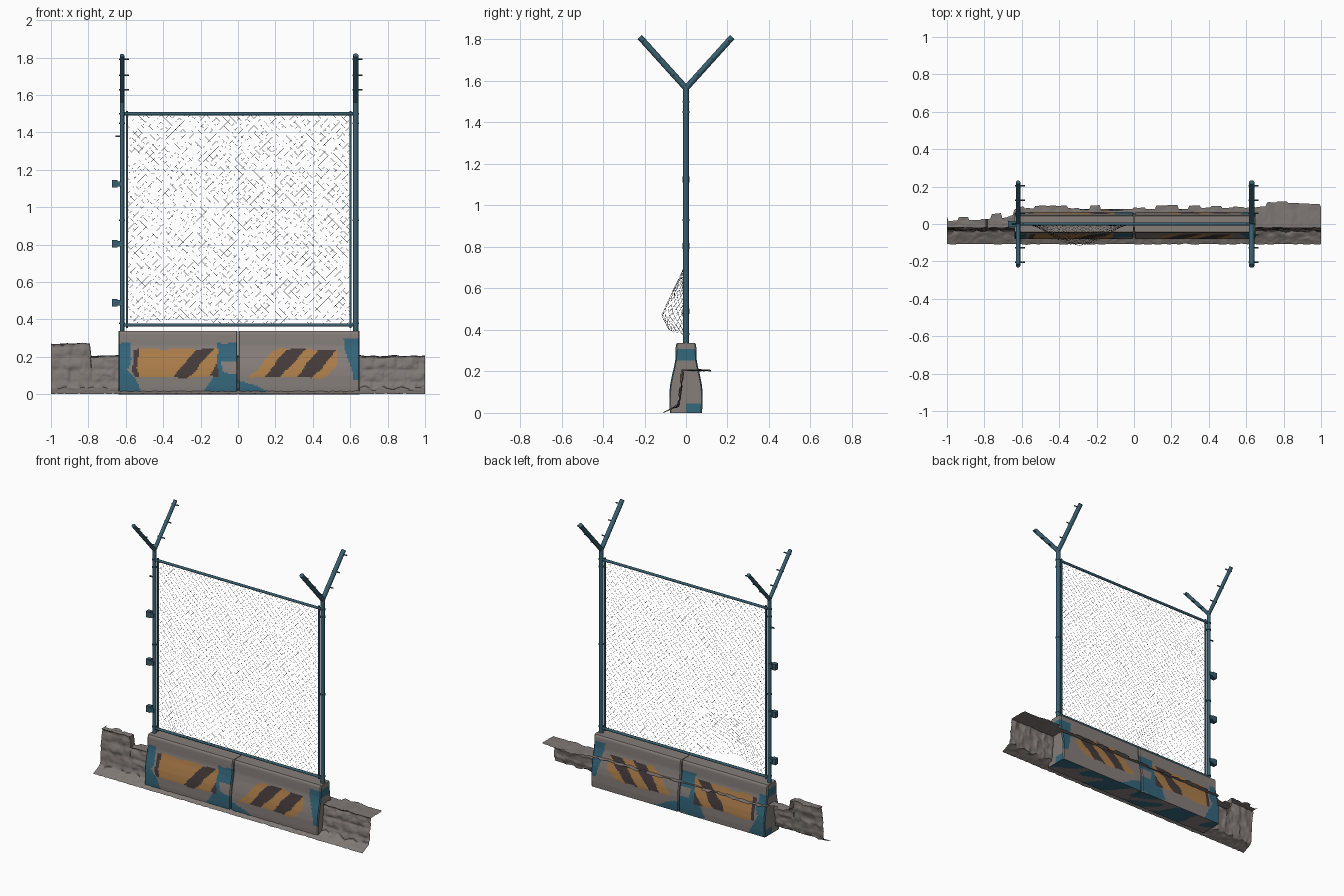
import bpy, bmesh, math
from mathutils import Vector, noise

if "Cube" in bpy.data.objects:
    bpy.data.objects.remove(bpy.data.objects["Cube"])


def material(name, r, g, b):
    m = bpy.data.materials.new(name)
    m.use_nodes = True
    m.diffuse_color = (r, g, b, 1)
    m.node_tree.nodes["Principled BSDF"].inputs["Base Color"].default_value = (r, g, b, 1)
    return m


CONCRETE = material("concrete", .24, .21, .195)
BLUE = material("blue_paint", .035, .135, .20)
ORANGE = material("orange_paint", .42, .21, .07)
BROWN = material("dark_brown_paint", .06, .043, .043)
STONE = material("rubble_stone", .215, .19, .178)
STEEL = material("blue_steel", .04, .115, .16)
WIRE = material("wire", .02, .025, .03)


def finish(bm, name, mats, angle=35):
    me = bpy.data.meshes.new(name)
    bm.to_mesh(me)
    bm.free()
    for m in mats:
        me.materials.append(m)
    ob = bpy.data.objects.new(name, me)
    bpy.context.collection.objects.link(ob)
    bpy.ops.object.select_all(action='DESELECT')
    ob.select_set(True)
    bpy.context.view_layer.objects.active = ob
    bpy.ops.object.shade_smooth_by_angle(angle=math.radians(angle))


def tube(name, a, b, r, sides=16):
    a, b = Vector(a), Vector(b)
    bm = bmesh.new()
    bmesh.ops.create_cone(bm, cap_ends=True, segments=sides, radius1=r, radius2=r, depth=(b - a).length)
    turn = (b - a).to_track_quat('Z', 'Y').to_matrix().to_4x4()
    bm.transform(turn)
    bmesh.ops.translate(bm, verts=bm.verts, vec=(a + b) / 2)
    finish(bm, name, [STEEL])


def box(name, centre, size):
    bm = bmesh.new()
    bmesh.ops.create_cube(bm, size=1)
    bmesh.ops.scale(bm, verts=bm.verts, vec=size)
    bmesh.ops.translate(bm, verts=bm.verts, vec=centre)
    finish(bm, name, [STEEL])


def interp(points, t):
    for (a, va), (b, vb) in zip(points, points[1:]):
        if t <= b:
            return va + (vb - va) * (t - a) / (b - a)
    return points[-1][1]


# Concrete barriers with worn camouflage and hazard stripes
PROFILE = [(0, .077), (.04, .08), (.1, .08), (.14, .076), (.18, .068), (.22, .058),
           (.26, .051), (.3, .05), (.328, .049), (.338, .042)]


def paint(x, y, z):
    """Material slot: 0 concrete, 1 blue, 2 orange, 3 brown."""
    wob = noise.noise(Vector((x * 14, y * 6, z * 14))) * .016
    xw, zw = x + wob, z + wob * .7
    left = x < 0
    u = xw - .85 * (z - .085)
    if .09 < zw < .24:
        if left and -.535 < xw < -.11:
            stripe = u > -.4 and (u + .353) % .177 < .085
            return 3 if stripe else 2
        if left and -.56 < xw <= -.535:
            return 3
        if not left and .06 < u < .47 and xw < .53:
            return 3 if (u - .13) % .177 < .09 else 2
    if left:
        side = xw < -.575 and .14 < zw < .27
        foot = xw < -.52 - zw * .5 and zw <= .14
        upper = xw > -.115 and .18 < zw < .275
        lower = xw > -.2 + .6 * z and .005 < zw < .11
        link = -.13 < xw < -.085 and .1 < zw < .2
        return int(side or foot or upper or lower or link)
    edge = xw > .64 - .27 * z and .08 < zw < .3
    return int(edge or zw < .075 - .38 * x)


def underside(x, y):
    return int(noise.noise(Vector((x * 7 + y * 8, y * 5, 4))) > -.1)


def barrier(name, x0, x1, cols=84, rows=44, under=12):
    bm = bmesh.new()
    xs = [x0] + [x0 + .006 + (x1 - x0 - .012) * i / cols for i in range(cols + 1)] + [x1]
    rings = []
    for x in xs:
        inset = .006 if x in (x0, x1) else 0
        half = [(interp(PROFILE, .338 * j / rows) - inset, .338 * j / rows) for j in range(rows + 1)]
        foot = half[0][0]
        ring = [(-w, z) for w, z in half] + [(w, z) for w, z in reversed(half)]
        ring += [(foot - 2 * foot * k / under, 0) for k in range(1, under)]
        rings.append([bm.verts.new((x, y, z)) for y, z in ring])
    count = len(rings[0])
    for p, q in zip(rings, rings[1:]):
        for a in range(count):
            b = (a + 1) % count
            f = bm.faces.new((p[a], q[a], q[b], p[b]))
            c = f.calc_center_median()
            if c.z < .001:
                f.material_index = underside(c.x, c.y)
            elif c.z < .335:
                f.material_index = paint(c.x, c.y, c.z)
    # End caps, split down the middle
    top = 2 * rows + 1
    for r in (rings[0], rings[-1]):
        mid = [bm.verts.new((r[0].co.x, 0, v.co.z)) for v in r[:rows + 1]]
        for j in range(rows):
            for side in ((r[j], r[j + 1]), (r[top - j], r[top - j - 1])):
                f = bm.faces.new((side[0], side[1], mid[j + 1], mid[j]))
                c = f.calc_center_median()
                f.material_index = int(.25 < c.z < .31 or (c.y > 0 and c.z < .045))
    bmesh.ops.recalc_face_normals(bm, faces=bm.faces)
    finish(bm, name, [CONCRETE, BLUE, ORANGE, BROWN])


barrier("right_barrier", -.64, -.002)
barrier("left_barrier", .002, .65)


# Ruined stone wall: an open sheet of ground skirt, coursed face and broken ledge
LEDGE = [(-1, .03), (-.78, .035), (-.68, .05), (-.6, .085), (.6, .09), (.68, .105), (1, .105)]


def groove(value, pitch):
    d = abs((value / pitch + .5) % 1 - .5) * pitch
    return max(0, 1 - d / .014)


def rubble_point(x, t):
    nz = noise.noise(Vector((x * 20, t * 9, 1)))
    fine = noise.noise(Vector((x * 50, t * 25, 5)))
    top = (.27 if x < -.79 else .205) + .008 * noise.noise(Vector((x * 15, 0, 3)))
    if t < .25:
        k = t / .25
        y = -.108 + .07 * k + .006 * nz
        return (x, y, max(.001, .002 + .034 * k + .016 * k * nz + .004 * fine))
    if t < .75:
        k = (t - .25) / .5
        z = .036 + (top - .036) * k + .016 * nz * (1 - k)
        shift = int(z / .066) * .055
        dent = max(groove(z + .004 * nz, .066), groove(x + shift, .12))
        return (x, -.038 + .02 * k + .007 * dent + .009 * nz + .004 * fine, z)
    k = (t - .75) / .25
    step = noise.cell(Vector((x * 17, 3, 8))) * .016
    back = interp(LEDGE, x) + .02 + step
    return (x, -.02 + back * k + .004 * nz, top + .006 * nz * k + .003 * fine)


bm = bmesh.new()
COLS, ROWS = 250, 40
grid = [[bm.verts.new(rubble_point(-1 + 2 * i / COLS, j / ROWS)) for j in range(ROWS + 1)]
        for i in range(COLS + 1)]
for a, b in zip(grid, grid[1:]):
    for j in range(ROWS):
        bm.faces.new((a[j], b[j], b[j + 1], a[j + 1]))
finish(bm, "ruined_stone_wall", [STONE], 65)

# Posts with forked arms, pins and collars
for label, x, r in (("right", -.62, .012), ("left", .629, .0145)):
    tube(label + "_post", (x, 0, .335), (x, 0, 1.575), r)
    for side, end in ((-1, "front"), (1, "back")):
        tube(f"{label}_{end}_arm", (x, 0, 1.565), (x, side * .223, 1.812), r)
        for k in (.26, .57, .92):
            y, z = side * .223 * k, 1.565 + .247 * k
            tube(f"{label}_{end}_arm_pin", (x - .016, y, z), (x + .036, y, z), .004)
    for z in (.38, .93, 1.45, 1.5):
        tube(label + "_post_collar", (x, 0, z - .004), (x, 0, z + .004), r + .003)

# Hinges on the outer side of one post
for z in (.49, .805, 1.125):
    box("hinge_block", (-.659, 0, z), (.03, .03, .04))
    box("hinge_clamp", (-.634, 0, z), (.034, .032, .028))
tube("latch_pin", (-.655, 0, 1.38), (-.62, 0, 1.38), .005)

# Panel frame
for z, name in ((1.5, "top_rail"), (.37, "bottom_rail")):
    tube(name, (-.62, 0, z), (.629, 0, z), .0085)
for x, name in ((-.593, "right_stile"), (.602, "left_stile")):
    tube(name, (x, 0, .355), (x, 0, 1.515), .006)

# Chain-link mesh, torn loose and bulging near one lower corner
cu = bpy.data.curves.new("chain_link_mesh", 'CURVE')
cu.dimensions = '3D'
cu.bevel_depth = .0005
cu.bevel_resolution = 0
cu.materials.append(WIRE)
STEP = .0199
for i in range(60):
    spline = cu.splines.new('POLY')
    spline.points.add(56)
    for j, p in enumerate(spline.points):
        x = -.582 + STEP * i + STEP / 2 * (-1) ** (i + j)
        z = .375 + .02 * j
        loose = max(0, math.cos((x + .3) * math.pi / .6)) ** 2
        y = -.12 * loose * interp([(.37, .7), (.45, 1), (.72, 0), (2, 0)], z)
        y += .008 * noise.noise(Vector((x * 5, z * 5, 2)))
        lift = .025 * loose * max(0, 1 - (z - .37) / .3)
        warp = noise.noise_vector(Vector((x * 12, z * 12, 6))) * .006
        p.co = (x + warp.x, y, z + lift + warp.z, 1)
mesh_ob = bpy.data.objects.new("chain_link_mesh", cu)
bpy.context.collection.objects.link(mesh_ob)
